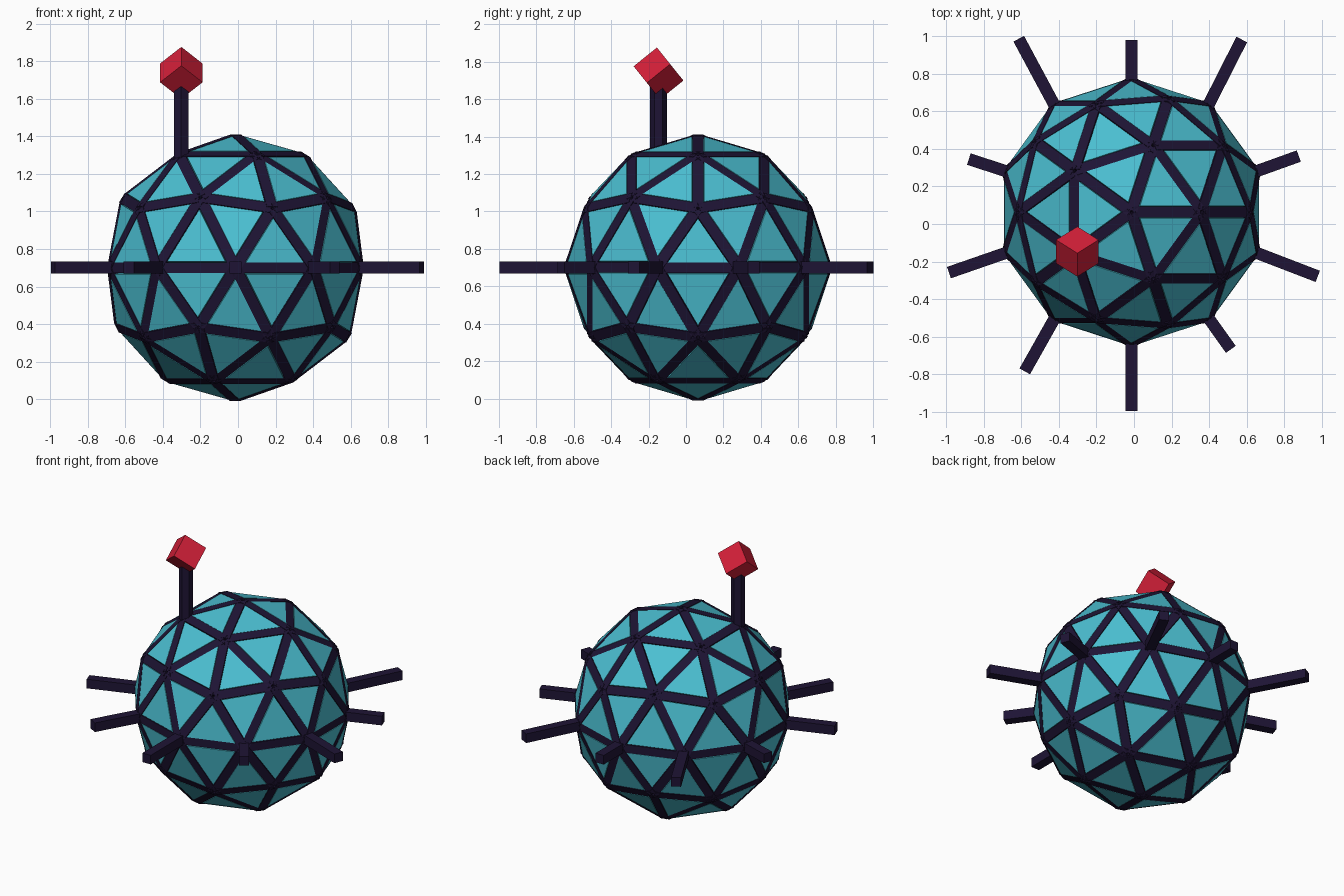
import bpy, bmesh, math
from mathutils import Vector, Matrix

if "Cube" in bpy.data.objects:
    bpy.data.objects.remove(bpy.data.objects["Cube"])

CENTRE = Vector((-0.0135, 0.064, 0.70))
R = 0.683          # radius of the strut frame
SHRINK = 0.77      # panel size against its frame triangle
LIFT = 0.034       # panel height above the frame triangle


def material(name, rgb):
    m = bpy.data.materials.new(name)
    m.diffuse_color = (*rgb, 1)
    m.use_nodes = True
    m.node_tree.nodes["Principled BSDF"].inputs["Base Color"].default_value = m.diffuse_color
    return m


def finish(bm, name, mat):
    bmesh.ops.recalc_face_normals(bm, faces=bm.faces[:])
    me = bpy.data.meshes.new(name)
    bm.to_mesh(me)
    bm.free()
    ob = bpy.data.objects.new(name, me)
    me.materials.append(mat)
    bpy.context.collection.objects.link(ob)


def add_bar(bm, a, b, up, width):
    """Square bar from a to b with one side facing up."""
    x = (b - a).normalized()
    y = up.cross(x).normalized()
    z = x.cross(y)
    rot = Matrix((x, y, z)).transposed().to_4x4()
    size = Matrix.Diagonal(((b - a).length, width, width, 1))
    bmesh.ops.create_cube(bm, size=1, matrix=Matrix.Translation((a + b) / 2) @ rot @ size)


teal = material("teal", (0.07, 0.52, 0.64))
dark = material("dark", (0.013, 0.007, 0.035))
red = material("red", (0.66, 0.014, 0.04))

# Geodesic guide mesh shared by the struts and panels
guide = bmesh.new()
bmesh.ops.create_icosphere(guide, subdivisions=2, radius=R)

# Frame struts, one per guide edge
bm = bmesh.new()
for e in guide.edges:
    a, b = (v.co for v in e.verts)
    add_bar(bm, CENTRE + a, CENTRE + b, a + b, 0.058)
finish(bm, "frame_struts", dark)

# Raised triangular panels, one per guide face
bm = bmesh.new()
for f in guide.faces:
    mid = f.calc_center_median()
    n = mid.normalized() if f.normal.length == 0 else f.normal.normalized()
    rings = []
    for h in (LIFT, -0.01):
        rings.append([bm.verts.new(CENTRE + mid + (v.co - mid) * SHRINK + n * h) for v in f.verts])
    top, low = rings
    bm.faces.new(top)
    bm.faces.new(low[::-1])
    for i in range(3):
        j = (i + 1) % 3
        bm.faces.new((top[i], low[i], low[j], top[j]))
finish(bm, "panels", teal)
guide.free()

# Horizontal spikes around the equator: tips for 18, 54, 90 ... degrees
tips = [(0.878, 0.362), (0.574, 0.983), (-0.0135, 0.98), (-0.614, 0.987), (-0.88, 0.346),
        (-0.986, -0.259), (-0.582, -0.785), (-0.0135, -0.997), (0.516, -0.668), (0.979, -0.279)]
bm = bmesh.new()
for i, (x, y) in enumerate(tips):
    t = math.radians(18 + 36 * i)
    base = CENTRE + R * Vector((math.cos(t), math.sin(t), 0))
    add_bar(bm, base, Vector((x, y, CENTRE.z)), Vector((0, 0, 1)), 0.064)
finish(bm, "equator_spikes", dark)

# Six-sided antenna mast
bm = bmesh.new()
bmesh.ops.create_cone(bm, cap_ends=True, segments=6, radius1=0.045, radius2=0.045, depth=0.42,
                      matrix=Matrix.Translation((-0.303, -0.147, 1.47)))
finish(bm, "antenna_mast", dark)

# Tilted cube on the mast
s = math.sqrt(0.5)
c, d = 0.78, 0.626
rot = Matrix(((s, -s, 0), (d * s, d * s, c), (-c * s, -c * s, d))).to_4x4()
bm = bmesh.new()
bmesh.ops.create_cube(bm, size=0.16, matrix=Matrix.Translation((-0.302, -0.147, 1.738)) @ rot)
finish(bm, "antenna_cube", red)
